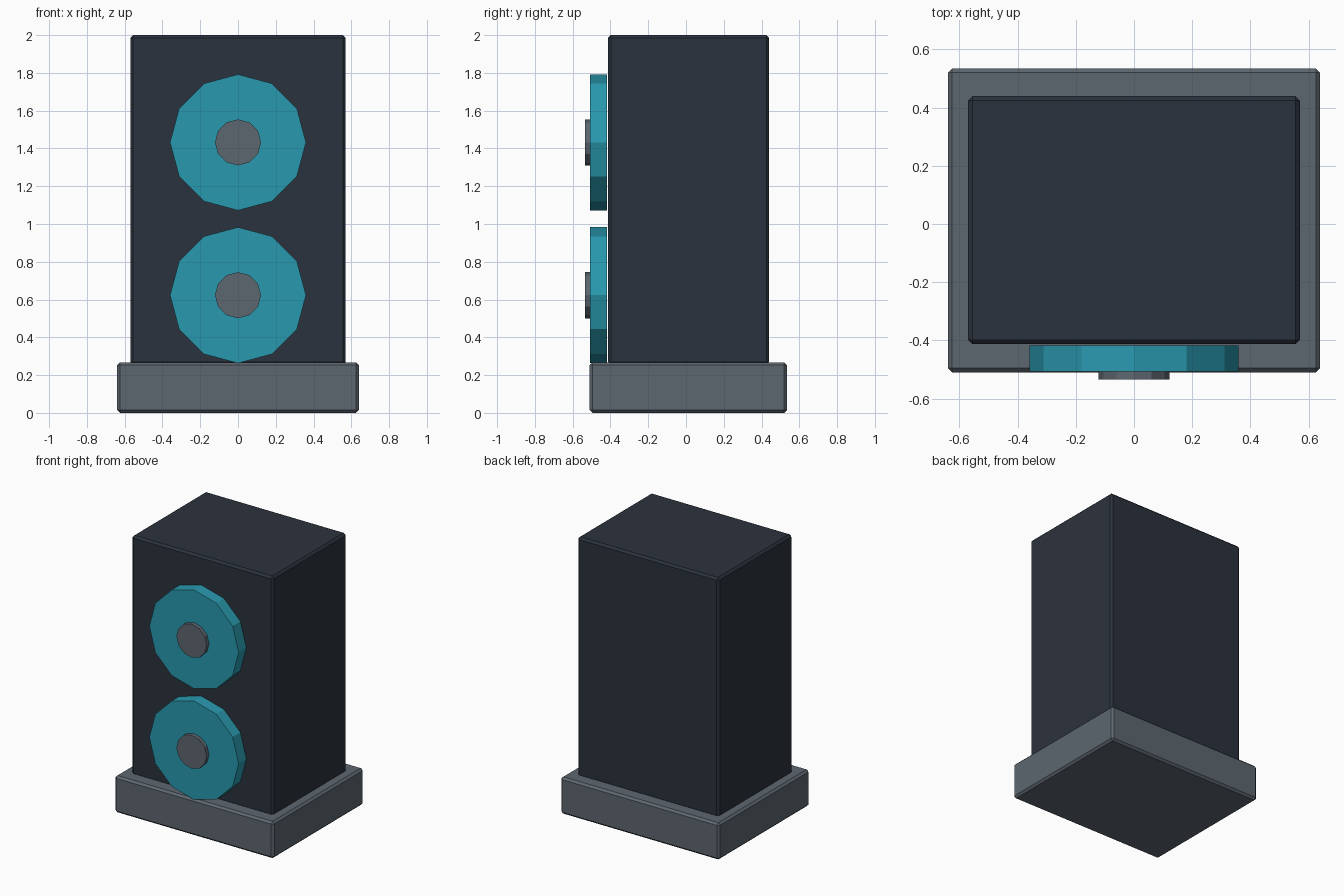
import bpy
from math import pi

if "Cube" in bpy.data.objects:
    bpy.data.objects.remove(bpy.data.objects["Cube"])


def material(name, rgb):
    m = bpy.data.materials.new(name)
    m.diffuse_color = (*rgb, 1)
    m.use_nodes = True
    m.node_tree.nodes["Principled BSDF"].inputs["Base Color"].default_value = m.diffuse_color
    return m


DARK = material("dark_blue", (0.024, 0.032, 0.047))
GREY = material("slate_grey", (0.11, 0.135, 0.16))
TEAL = material("teal", (0.022, 0.32, 0.43))


def box(name, lo, hi, mat, bevel=0.015):
    """Chamfered box between two corners."""
    centre = [(a + b) / 2 for a, b in zip(lo, hi)]
    bpy.ops.mesh.primitive_cube_add(size=1, location=centre)
    ob = bpy.context.object
    ob.name = name
    ob.scale = [b - a for a, b in zip(lo, hi)]
    bpy.ops.object.transform_apply(location=False, rotation=False, scale=True)
    mod = ob.modifiers.new("chamfer", "BEVEL")
    mod.width = bevel
    mod.segments = 1
    ob.data.materials.append(mat)


def disc(name, radius, y_front, y_back, z, mat):
    """Twelve-sided disc facing the front, one corner straight up."""
    bpy.ops.mesh.primitive_cylinder_add(
        vertices=12, radius=radius, depth=y_back - y_front,
        location=(0, (y_front + y_back) / 2, z), rotation=(pi / 2, 0, 0))
    ob = bpy.context.object
    ob.name = name
    ob.data.materials.append(mat)


# Plinth and cabinet
box("plinth", (-0.64, -0.51, 0), (0.64, 0.535, 0.268), GREY)
box("cabinet", (-0.57, -0.413, 0.255), (0.57, 0.44, 2.0), DARK)

# Two drivers, each with a raised centre cap
for label, z in (("lower", 0.623), ("upper", 1.432)):
    disc(label + "_driver", 0.36, -0.507, -0.418, z, TEAL)
    disc(label + "_driver_cap", 0.122, -0.535, -0.495, z, GREY)
